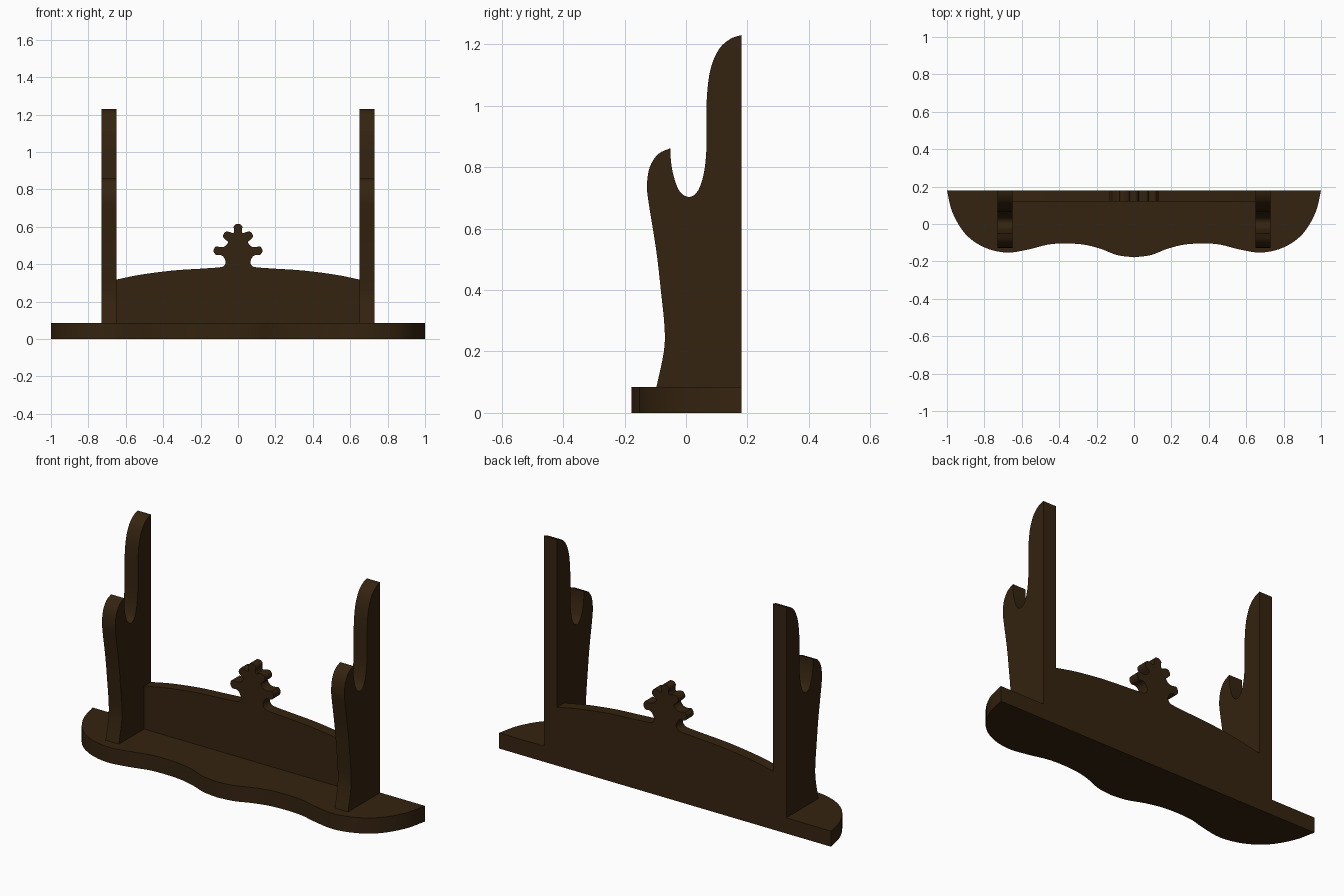
import bpy, bmesh
from mathutils import Vector

cube = bpy.data.objects.get("Cube")
if cube:
    bpy.data.objects.remove(cube, do_unlink=True)

wood = bpy.data.materials.new("dark_brown_wood")
wood.use_nodes = True
colour = (0.035, 0.017, 0.005, 1)
wood.diffuse_color = colour
bsdf = wood.node_tree.nodes["Principled BSDF"]
bsdf.inputs["Base Color"].default_value = colour
bsdf.inputs["Roughness"].default_value = 0.7


def smooth(pts, steps=4):
    """Catmull-Rom curve through 2D points."""
    p = [Vector(q) for q in pts]
    p = [2 * p[0] - p[1]] + p + [2 * p[-1] - p[-2]]
    out = []
    for a, b, c, d in zip(p, p[1:], p[2:], p[3:]):
        for i in range(steps):
            t = i / steps
            out.append((2 * b + (c - a) * t + (2 * a - 5 * b + 4 * c - d) * t ** 2
                        + (3 * b - a - 3 * c + d) * t ** 3) / 2)
    return out + [p[-2]]


def mirrored(half):
    """Close a half outline that ends on the centre line."""
    return half + [Vector((-q.x, q.y)) for q in reversed(half[:-1])]


def slab(name, outline, place, depth):
    """Extrude an outline along depth; place maps 2D to 3D."""
    bm = bmesh.new()
    face = bm.faces.new([bm.verts.new(place(*q)) for q in outline])
    ext = bmesh.ops.extrude_face_region(bm, geom=[face])
    bmesh.ops.translate(bm, vec=depth, verts=[v for v in ext["geom"] if isinstance(v, bmesh.types.BMVert)])
    bmesh.ops.recalc_face_normals(bm, faces=bm.faces)
    mesh = bpy.data.meshes.new(name)
    bm.to_mesh(mesh)
    bm.free()
    mesh.materials.append(wood)
    obj = bpy.data.objects.new(name, mesh)
    bpy.context.collection.objects.link(obj)
    bpy.ops.object.select_all(action="DESELECT")
    obj.select_set(True)
    bpy.context.view_layer.objects.active = obj
    bpy.ops.object.shade_smooth_by_angle()
    return obj


BACK, BASE_TOP = 0.18, 0.085

# Base board with a wavy front edge
base_edge = smooth([(1, BACK), (0.97, 0.06), (0.9, -0.055), (0.8, -0.125), (0.68, -0.153),
                    (0.56, -0.135), (0.46, -0.11), (0.37, -0.104), (0.27, -0.11),
                    (0.18, -0.132), (0.09, -0.166), (0, -0.178)])
slab("base", mirrored(base_edge), lambda x, y: (x, y, 0), (0, 0, BASE_TOP))

# Back panel with a curved top and a lobed finial
panel_top = smooth([(0.65, 0.318), (0.52, 0.344), (0.35, 0.366), (0.2, 0.376), (0.11, 0.382)])
finial = smooth([(0.11, 0.382), (0.08, 0.388), (0.066, 0.408), (0.075, 0.435),
                 (0.092, 0.449), (0.118, 0.45), (0.131, 0.472), (0.118, 0.495),
                 (0.092, 0.491), (0.068, 0.497), (0.053, 0.518), (0.066, 0.53),
                 (0.08, 0.549), (0.069, 0.572), (0.046, 0.573), (0.026, 0.566),
                 (0.02, 0.58), (0.023, 0.6), (0.012, 0.613), (0, 0.615)])
panel = [Vector((0.65, BASE_TOP))] + panel_top[:-1] + finial
slab("back_panel", mirrored(panel), lambda x, z: (x, 0.12, z), (0, BACK - 0.12, 0))

# Two uprights, each with a notched cradle and a tall rear post
post = smooth([(BACK, 1.23), (0.145, 1.218), (0.108, 1.185), (0.08, 1.12), (0.068, 1.03),
               (0.067, 0.94), (0.066, 0.85), (0.058, 0.78), (0.04, 0.725), (0.012, 0.703),
               (-0.02, 0.72), (-0.04, 0.77), (-0.049, 0.82), (-0.05, 0.862)])
front = smooth([(-0.05, 0.862), (-0.09, 0.843), (-0.118, 0.8), (-0.127, 0.74), (-0.121, 0.68),
                (-0.097, 0.53), (-0.082, 0.4), (-0.07, 0.28), (-0.072, 0.2), (-0.096, BASE_TOP)])
upright = [Vector((BACK, BASE_TOP))] + post[:-1] + front
for side, x0 in (("left", 0.65), ("right", -0.73)):
    slab(side + "_upright", upright, lambda y, z: (x0, y, z), (0.08, 0, 0))
